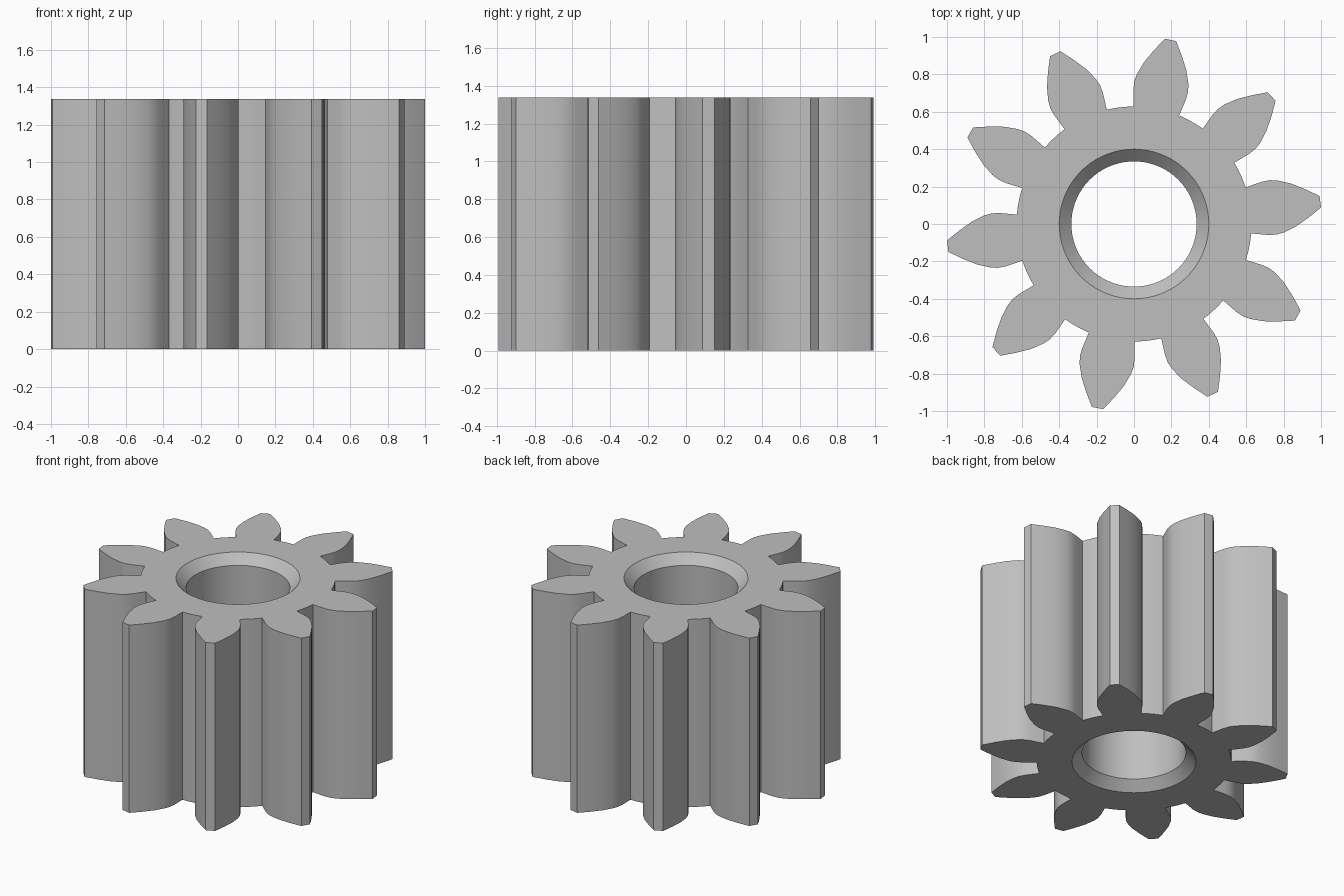
import bpy
import bmesh
from math import cos, sin, pi, radians, atan2, hypot

cube = bpy.data.objects.get("Cube")
if cube:
    bpy.data.objects.remove(cube, do_unlink=True)

HEIGHT = 1.337
TEETH = 10
START = radians(6.8)
BORE, RIM, CHAMFER = 0.335, 0.4, 0.065
BORE_SIDES = 72

# Half of one tooth, as (distance out, half width) from root to tip
FLANK = [(0.616, 0.124), (0.705, 0.143), (0.75, 0.1465), (0.79, 0.140),
         (0.858, 0.116), (0.93, 0.077), (1.003, 0.031)]


def gear_outline():
    """Outline of all teeth, counter-clockwise, with arcs at the roots."""
    tooth = [(x, -y) for x, y in FLANK] + [(x, y) for x, y in reversed(FLANK)]
    root_r = hypot(*FLANK[0])
    root_a = atan2(FLANK[0][1], FLANK[0][0])
    step = 2 * pi / TEETH
    points = []
    for i in range(TEETH):
        a = START + i * step
        points += [(x * cos(a) - y * sin(a), x * sin(a) + y * cos(a)) for x, y in tooth]
        gap = step - 2 * root_a
        for t in (1 / 3, 2 / 3):
            b = a + root_a + gap * t
            points.append((root_r * cos(b), root_r * sin(b)))
    return points


def circle(radius):
    return [(radius * cos(2 * pi * i / BORE_SIDES), radius * sin(2 * pi * i / BORE_SIDES))
            for i in range(BORE_SIDES)]


def add_loop(bm, points, z):
    return [bm.verts.new((x, y, z)) for x, y in points]


def skin(bm, a, b):
    """Wall of quads between two matching loops."""
    n = len(a)
    for i in range(n):
        j = (i + 1) % n
        bm.faces.new((a[i], a[j], b[j], b[i]))


def cap(bm, outer, inner):
    """Flat face between the outline and the bore rim."""
    edges = [bm.edges.get((loop[i - 1], loop[i]))
             for loop in (outer, inner) for i in range(len(loop))]
    bmesh.ops.triangle_fill(bm, use_beauty=True, use_dissolve=False, edges=edges)


bm = bmesh.new()

# Toothed outer wall
outline = gear_outline()
bottom = add_loop(bm, outline, 0)
top = add_loop(bm, outline, HEIGHT)
skin(bm, bottom, top)

# Bore with a chamfer at each end
bore = [add_loop(bm, circle(r), z) for r, z in (
    (RIM, 0), (BORE, CHAMFER), (BORE, HEIGHT - CHAMFER), (RIM, HEIGHT))]
for lower, upper in zip(bore, bore[1:]):
    skin(bm, lower, upper)

# End faces
cap(bm, bottom, bore[0])
cap(bm, top, bore[-1])
bmesh.ops.recalc_face_normals(bm, faces=bm.faces)

mesh = bpy.data.meshes.new("pinion_gear")
bm.to_mesh(mesh)
bm.free()
gear = bpy.data.objects.new("pinion_gear", mesh)
bpy.context.collection.objects.link(gear)

# Plain grey metal
grey = bpy.data.materials.new("plain_grey")
grey.use_nodes = True
colour = (0.52, 0.52, 0.52, 1)
grey.diffuse_color = colour
grey.node_tree.nodes["Principled BSDF"].inputs["Base Color"].default_value = colour
mesh.materials.append(grey)

# Smooth flanks and bore, sharp tooth corners and rims
bpy.ops.object.select_all(action='DESELECT')
gear.select_set(True)
bpy.context.view_layer.objects.active = gear
bpy.ops.object.shade_smooth_by_angle(angle=radians(28))
